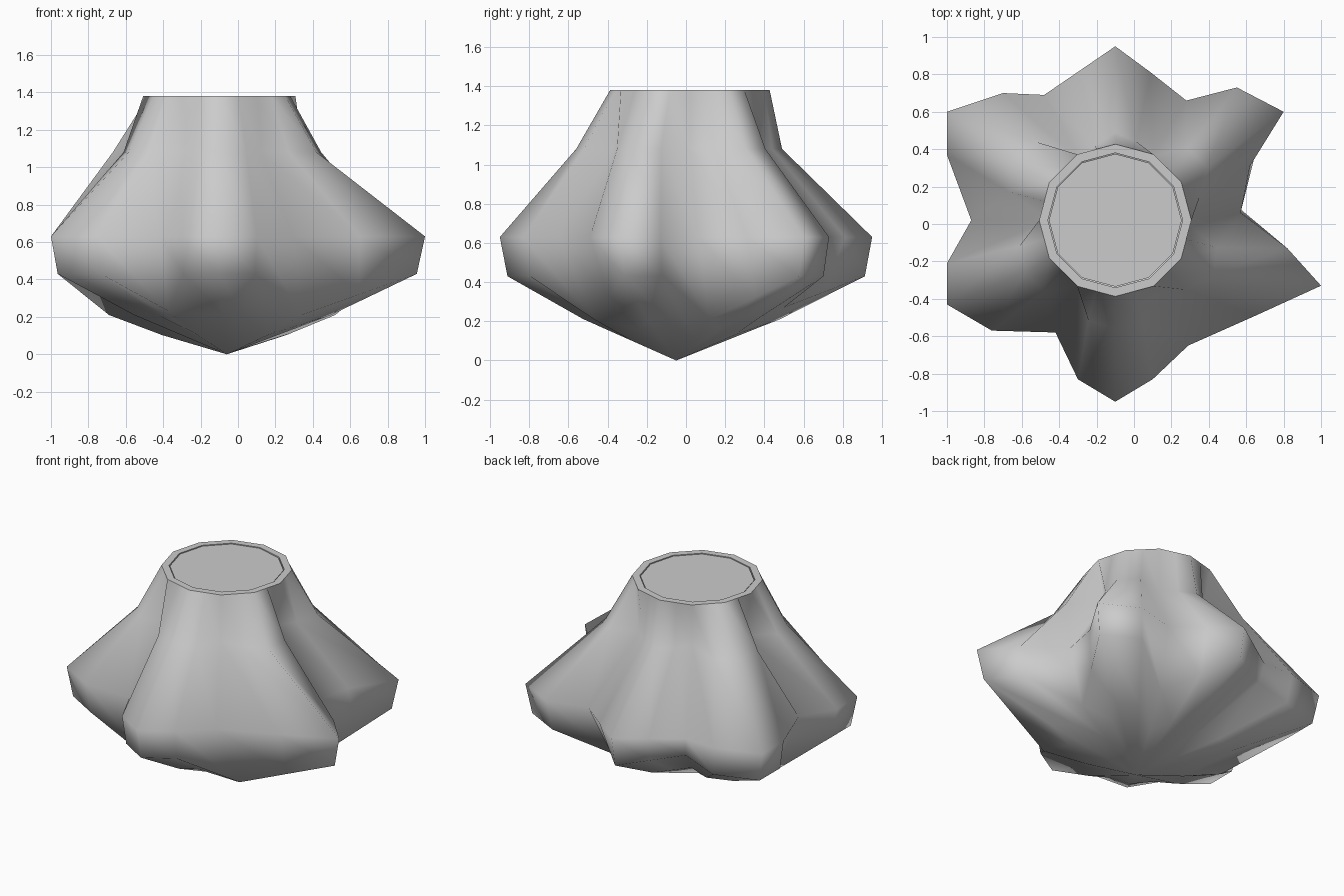
import bpy
import bmesh
from math import sin, cos, pi
from mathutils import Vector

cube = bpy.data.objects.get("Cube")
if cube:
    bpy.data.objects.remove(cube)

CX, CY = -0.10, 0.02      # neck axis
SIDES = 24
TOP, RIM_R, LID_R = 1.38, 0.407, 0.36
TIP = Vector((-.06, -.05, 0))

grey = bpy.data.materials.new("plain_grey")
grey.use_nodes = True
GREY = (0.6, 0.6, 0.6, 1)
grey.diffuse_color = GREY
grey.node_tree.nodes["Principled BSDF"].inputs["Base Color"].default_value = GREY

# Widest outline, anticlockwise from the back point, one point per column
OUTLINE = [(-.10, .95), (-.29, .82), (-.48, .69), (-.70, .70), (-1, .60), (-1, .37),
           (-.87, .02), (-1, -.21), (-1, -.43), (-.76, -.57), (-.42, -.58), (-.30, -.83),
           (-.10, -.95), (.10, -.83), (.29, -.65), (.65, -.49), (1, -.33), (.82, -.13),
           (.57, .06), (.62, .31), (.80, .60), (.55, .73), (.28, .66), (.09, .81)]
# Columns halfway between a lobe and a fold that run straight, without a bulge
STRAIGHT = (1, 15, 19, 23)
# Shoulder radius at every second column: lobes and folds
SHOULDER = [.47, .36, .63, .36, .56, .41, .58, .45, .60, .36, .57, .40]
# Low ends of the folds, by column
FOLD_ENDS = {2: (-.46, .66, .50), 6: (-.69, .02, .21), 10: (-.37, -.51, .23),
             14: (.34, -.47, .21), 18: (.52, .12, .21), 22: (.20, .50, .27)}


def direction(i):
    a = pi / 2 + 2 * pi * i / SIDES
    return Vector((cos(a), sin(a), 0))


def polygon_ring(radius, z):
    """Twelve-sided ring with a point in the middle of each edge."""
    return [Vector((CX, CY, z)) + direction(i) * radius * (cos(pi / 12) if i % 2 else 1)
            for i in range(SIDES)]


def shoulder_ring(z):
    pts = []
    for i in range(SIDES):
        k = i // 2
        r = SHOULDER[k]
        if i % 2:
            low, high = sorted((r, SHOULDER[(k + 1) % 12]))
            r = low + (high - low) * (.5 if i in STRAIGHT else .85)
        pts.append(Vector((CX, CY, z)) + direction(i) * r)
    return pts


def hem_ring(lobe_z):
    """Lower edge: high at the lobes, dipping at the folds."""
    centre = Vector((CX, CY, lobe_z))
    pts = [centre.lerp(Vector((x, y, lobe_z)), .96) for x, y in OUTLINE]
    for i, end in FOLD_ENDS.items():
        pts[i] = Vector(end)
    for i in STRAIGHT:
        pts[i] = (pts[i - 1] + pts[(i + 1) % SIDES]) / 2
    return pts


def belly_ring(hem):
    """Halfway to the tip, slightly rounded outward."""
    return [TIP + Vector((p.x - TIP.x, p.y - TIP.y, 0)) * .55 + Vector((0, 0, p.z * .49))
            for p in hem]


def loft(name, rings, tip=None, cap=False, smooth=True):
    bm = bmesh.new()
    loops = [[bm.verts.new(p) for p in ring] for ring in rings]
    for a, b in zip(loops, loops[1:]):
        for i in range(SIDES):
            j = (i + 1) % SIDES
            bm.faces.new((a[i], b[i], b[j], a[j]))
    if tip:
        end = bm.verts.new(tip)
        last = loops[-1]
        for i in range(SIDES):
            bm.faces.new((last[i], end, last[(i + 1) % SIDES]))
    if cap:
        bm.faces.new(loops[0])
    for f in bm.faces:
        f.smooth = smooth
    mesh = bpy.data.meshes.new(name)
    bm.to_mesh(mesh)
    bm.free()
    mesh.materials.append(grey)
    obj = bpy.data.objects.new(name, mesh)
    bpy.context.collection.objects.link(obj)
    return obj


# Lobed body from the neck down to the pointed base
hem = hem_ring(.43)
loft("lobed_body", [
    polygon_ring(RIM_R, TOP),
    shoulder_ring(1.08),
    [Vector((x, y, .63)) for x, y in OUTLINE],
    hem,
    belly_ring(hem),
], tip=TIP)

# Flat rim with a short inner wall
loft("neck_rim", [polygon_ring(LID_R, TOP - .03), polygon_ring(LID_R, TOP),
                  polygon_ring(RIM_R, TOP)], smooth=False)

# Lid set just below the rim
loft("neck_lid", [polygon_ring(LID_R - .005, TOP - .004),
                  polygon_ring(LID_R - .005, TOP - .03)], cap=True, smooth=False)
